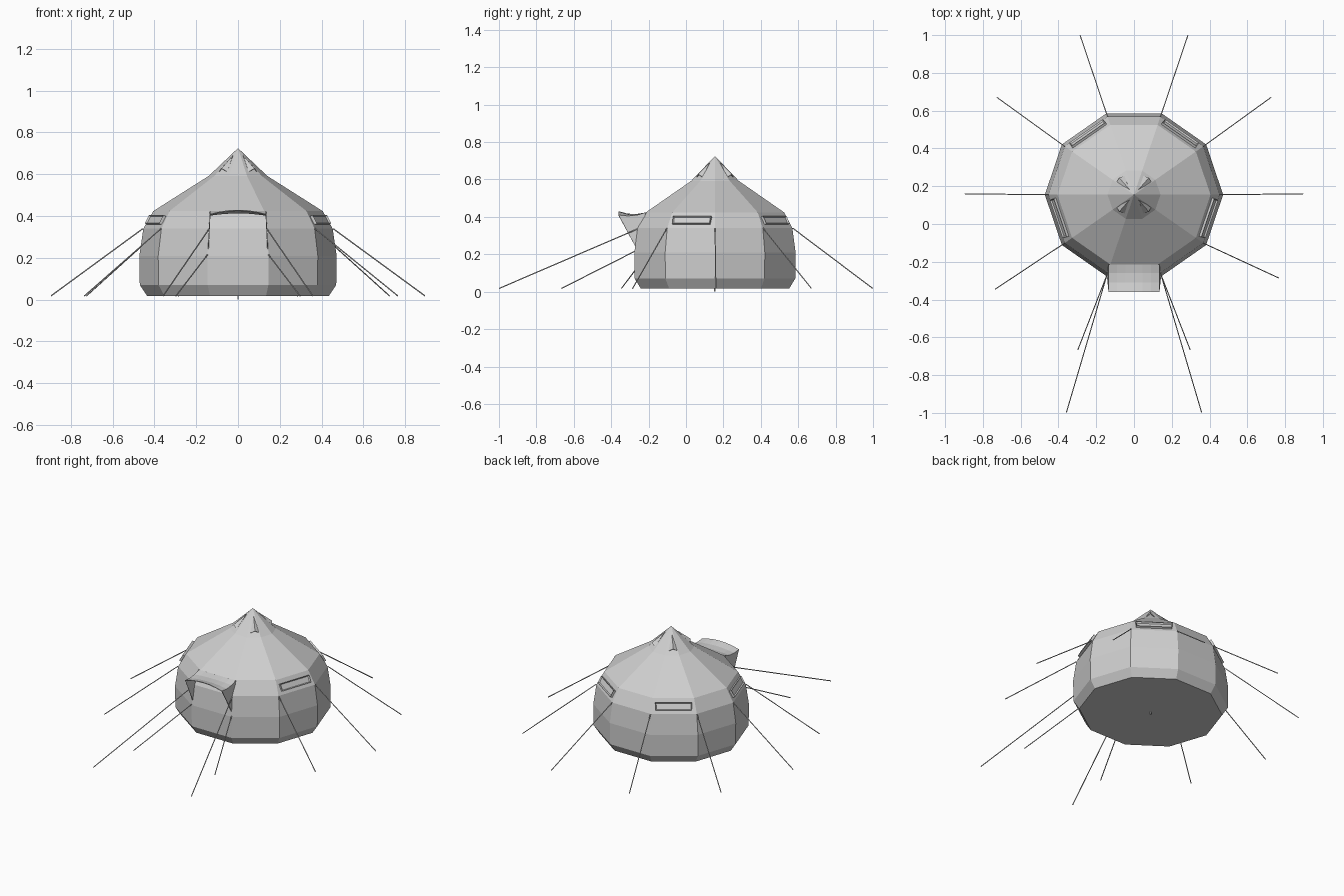
import bpy, bmesh, math
from mathutils import Vector

if "Cube" in bpy.data.objects:
    bpy.data.objects.remove(bpy.data.objects["Cube"], do_unlink=True)

SIDES = 10
CENTRE_Y = 0.155
SQUASH = 0.96
# (radius, height) from the ground to the peak
WALL = [(0.435, 0.018), (0.47, 0.07), (0.472, 0.21), (0.453, 0.34), (0.405, 0.424)]
ROOF = [(0.26, 0.516), (0.14, 0.592)]
PEAK = 0.725

canvas = bpy.data.materials.new("grey canvas")
canvas.use_nodes = True
canvas.diffuse_color = (0.62, 0.62, 0.62, 1)
shader = canvas.node_tree.nodes["Principled BSDF"]
shader.inputs["Base Color"].default_value = canvas.diffuse_color
shader.inputs["Roughness"].default_value = 0.9


def finish(name, bm, recalc=True):
    if recalc:
        bmesh.ops.recalc_face_normals(bm, faces=bm.faces)
    mesh = bpy.data.meshes.new(name)
    bm.to_mesh(mesh)
    bm.free()
    mesh.materials.append(canvas)
    ob = bpy.data.objects.new(name, mesh)
    bpy.context.collection.objects.link(ob)
    return ob


def polar(radius, degrees, z):
    a = math.radians(degrees)
    return Vector((radius * math.cos(a), CENTRE_Y + SQUASH * radius * math.sin(a), z))


def corner(k, radius, z):
    return polar(radius, k * 360 / SIDES, z)


def rod(name, start, end, radius):
    start, end = Vector(start), Vector(end)
    span = end - start
    bm = bmesh.new()
    bmesh.ops.create_cone(bm, cap_ends=True, segments=6, radius1=radius,
                          radius2=radius, depth=span.length)
    ob = finish(name, bm)
    ob.location = (start + end) / 2
    ob.rotation_mode = 'QUATERNION'
    ob.rotation_quaternion = span.to_track_quat('Z', 'Y')


# Tent shell: ten-sided wall, roof and floor
bm = bmesh.new()
rings = [[bm.verts.new(corner(k, r, z)) for k in range(SIDES)] for r, z in WALL + ROOF]
for low, high in zip(rings, rings[1:]):
    for k in range(SIDES):
        n = (k + 1) % SIDES
        bm.faces.new((low[k], low[n], high[n], high[k]))
tip = bm.verts.new((0, CENTRE_Y, PEAK))
for k in range(SIDES):
    bm.faces.new((rings[-1][k], rings[-1][(k + 1) % SIDES], tip))
bm.faces.new(rings[0])
finish("tent_shell", bm)

# Centre pole, its foot just below the floor
rod("centre_pole", (0, CENTRE_Y, 0), (0, CENTRE_Y, 0.7), 0.004)

# Door awning: arched top sheet with two tapering side flaps
bm = bmesh.new()
columns = 6
half = 0.135
rows = []
for y, z, arch in ((-0.215, 0.424, 0), (-0.26, 0.41, 0.006), (-0.31, 0.405, 0.012), (-0.36, 0.41, 0.02)):
    row = []
    for i in range(columns + 1):
        t = 2 * i / columns - 1
        row.append(bm.verts.new((half * t, y, z + arch * (1 - t * t))))
    rows.append(row)
for back, front in zip(rows, rows[1:]):
    for i in range(columns):
        bm.faces.new((front[i], front[i + 1], back[i + 1], back[i]))
for i, sign in ((0, -1), (columns, 1)):
    foot = bm.verts.new((sign * 0.145, -0.262, 0.225))
    for back, front in zip(rows, rows[1:]):
        bm.faces.new((back[i], front[i], foot))
awning = finish("door_awning", bm)
solid = awning.modifiers.new("cloth", 'SOLIDIFY')
solid.thickness = 0.004
solid.offset = -1

# Window vents: framed slots on the sloping band under the eave
(r0, z0), (r1, z1) = WALL[3], WALL[4]


def band_point(k, u, v):
    low = corner(k, r0, z0).lerp(corner(k + 1, r0, z0), u)
    high = corner(k, r1, z1).lerp(corner(k + 1, r1, z1), u)
    return low.lerp(high, v)


for k, name in ((1, "back_left"), (3, "back_right"), (5, "front_right"), (9, "front_left")):
    bm = bmesh.new()
    quad = bm.faces.new([bm.verts.new(band_point(k, u, v)) for u, v in
                         ((0.1, 0.22), (0.9, 0.22), (0.93, 0.7), (0.07, 0.7))])
    quad.normal_update()
    out = quad.normal.copy()
    grown = bmesh.ops.extrude_face_region(bm, geom=[quad])["geom"]
    bmesh.ops.translate(bm, vec=out * 0.014,
                        verts=[g for g in grown if isinstance(g, bmesh.types.BMVert)])
    cap = [g for g in grown if isinstance(g, bmesh.types.BMFace)]
    bm.normal_update()
    bmesh.ops.inset_region(bm, faces=cap, thickness=0.008)
    bmesh.ops.translate(bm, vec=out * -0.008, verts=cap[0].verts)
    finish("window_" + name, bm)

# Peak vents: small ridged hoods, open at the lower end
for angle in (50, 130, 230, 310):
    bm = bmesh.new()
    top = bm.verts.new(polar(0.04, angle, 0.69))
    ridge = bm.verts.new(polar(0.122, angle, 0.628))
    for turn in (-14, 14):
        side = bm.verts.new(polar(0.115, angle + turn, 0.612))
        bm.faces.new((top, side, ridge))
    hood = finish("peak_vent", bm)
    solid = hood.modifiers.new("cloth", 'SOLIDIFY')
    solid.thickness = 0.003

# Guy ropes: wall corner, height on wall, ground end
GROUND = 0.018
for sign, side in ((1, "left"), (-1, "right")):
    front_end = (0.765, -0.285) if sign > 0 else (0.735, -0.345)
    for k, z, (x, y) in ((0, 0.34, (0.895, 0.16)), (1, 0.34, (0.725, 0.67)),
                         (2, 0.34, (0.285, 0.998)), (9, 0.34, front_end),
                         (8, 0.335, (0.358, -0.998)), (8, 0.215, (0.297, -0.665))):
        start = corner(k, 0.455 if z > 0.3 else 0.472, z)
        start.x *= sign
        rod("guy_rope_" + side, start, (sign * x, y, GROUND), 0.003)
